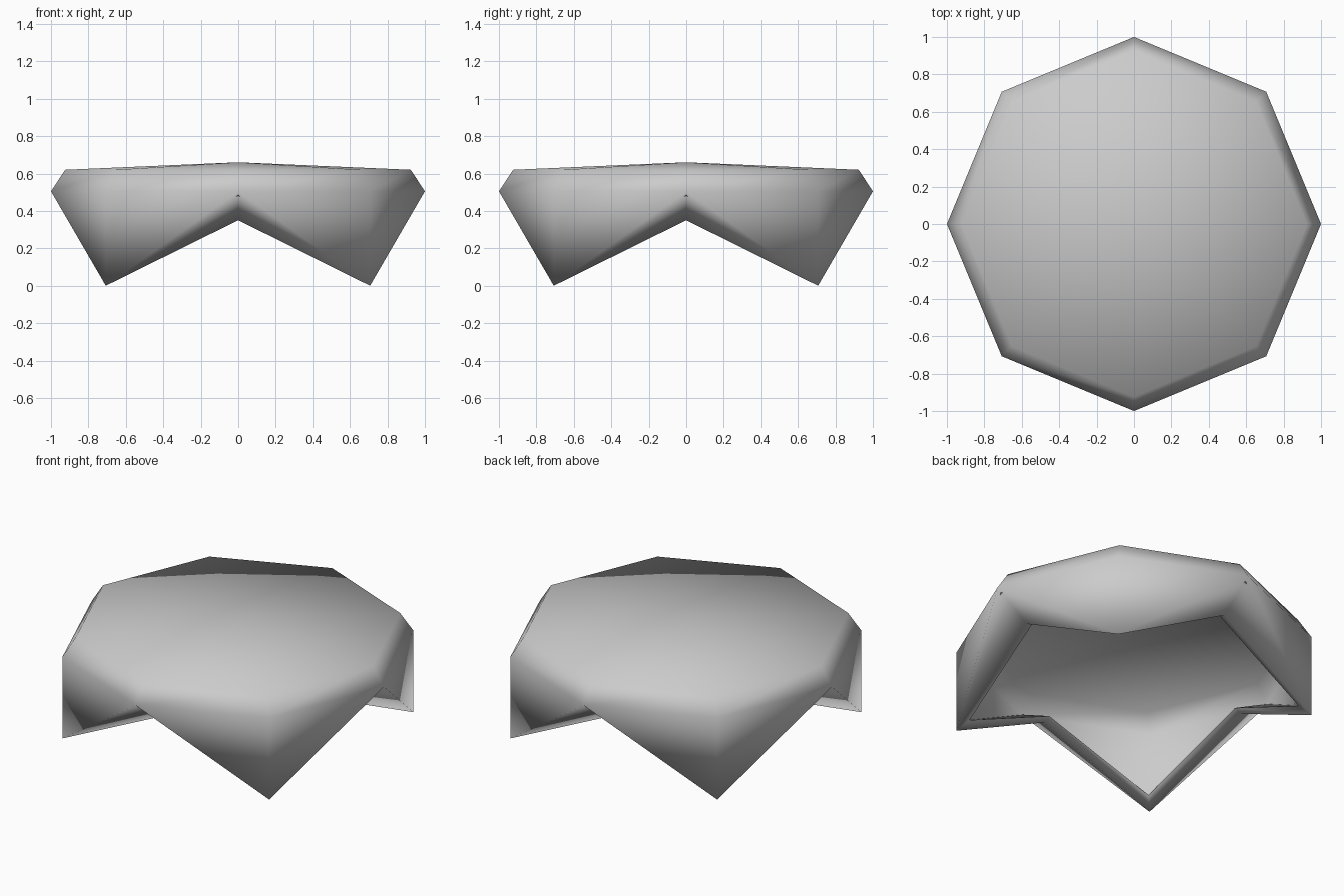
import bpy, bmesh, math

if "Cube" in bpy.data.objects:
    bpy.data.objects.remove(bpy.data.objects["Cube"])

grey = bpy.data.materials.new("soft_grey")
grey.diffuse_color = (0.6, 0.6, 0.6, 1)
grey.use_nodes = True
grey.node_tree.nodes["Principled BSDF"].inputs["Base Color"].default_value = grey.diffuse_color

bm = bmesh.new()


def ring(mid, corner):
    """Eight points; even ones lie on the axes, odd ones on the diagonals."""
    pts = []
    for i in range(8):
        r, z = corner if i % 2 else mid
        a = i * math.pi / 4
        pts.append(bm.verts.new((r * math.cos(a), r * math.sin(a), z)))
    return pts


def sheet(peak, rim, shoulder, hem_mid, hem_corner, inward):
    """Draped octagonal sheet: shallow cone, rounded shoulder, hanging skirt."""
    top = bm.verts.new((0, 0, peak))
    a, b, c = ring(rim, rim), ring(shoulder, shoulder), ring(hem_mid, hem_corner)
    faces = []
    for i in range(8):
        j = (i + 1) % 8
        faces += [(top, a[i], a[j]), (a[i], b[i], b[j], a[j])]
        # The skirt folds along the line from shoulder middle to hem corner
        if i % 2 == 0:
            faces += [(b[i], c[j], b[j]), (b[i], c[i], c[j])]
        else:
            faces += [(b[i], c[i], b[j]), (c[i], c[j], b[j])]
    for f in faces:
        bm.faces.new(f[::-1] if inward else f)
    return c


# Outer layer faces inward and lining faces outward
outer = sheet(0.66, (0.924, 0.62), (1.0, 0.505), (0.785, 0.35), (1.0, 0.0), True)
lining = sheet(0.63, (0.905, 0.59), (0.975, 0.485), (0.74, 0.372), (0.926, 0.065), False)

# Hem strip joining both layers
for i in range(8):
    j = (i + 1) % 8
    bm.faces.new((outer[i], outer[j], lining[j], lining[i]))

mesh = bpy.data.meshes.new("draped_cloth")
bm.to_mesh(mesh)
bm.free()
mesh.materials.append(grey)
cloth = bpy.data.objects.new("draped_cloth", mesh)
bpy.context.collection.objects.link(cloth)

# Smooth folds, crisp hem
bpy.context.view_layer.objects.active = cloth
cloth.select_set(True)
bpy.ops.object.shade_smooth_by_angle(angle=math.radians(70))
